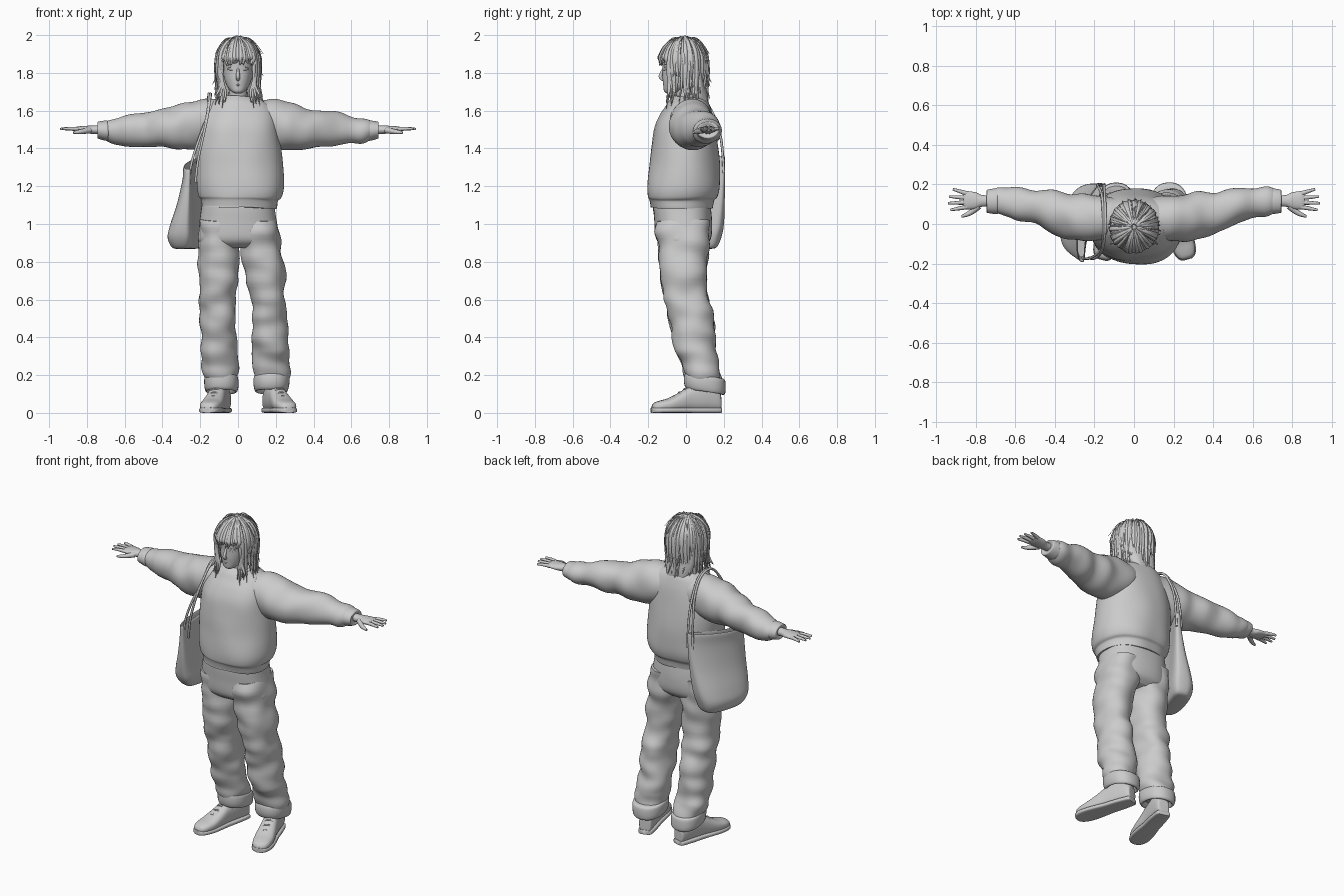
import bpy, bmesh, random
from math import sin, cos, pi, radians, copysign
from mathutils import Vector, Matrix, noise

random.seed(4)


def finish(name, bm):
    bmesh.ops.recalc_face_normals(bm, faces=bm.faces)
    me = bpy.data.meshes.new(name)
    bm.to_mesh(me)
    bm.free()
    me.shade_smooth()
    me.set_sharp_from_angle(angle=radians(50))
    ob = bpy.data.objects.new(name, me)
    bpy.context.collection.objects.link(ob)
    return ob


def loft(name, axis, secs, power=2.0, n=32, k=5, fold=0.0, freq=(5, 5, 9), mat=None, warp=None):
    """Skin rounded sections (s, a0, a1, b0, b1) set along an axis, splined between."""
    fine = []
    for i in range(len(secs) - 1):
        p = [Vector(secs[min(max(i + j, 0), len(secs) - 1)]) for j in (-1, 0, 1, 2)]
        for j in range(k):
            t = j / k
            fine.append(0.5 * (2 * p[1] + (p[2] - p[0]) * t + (2 * p[0] - 5 * p[1] + 4 * p[2] - p[3]) * t * t
                               + (3 * p[1] - p[0] - 3 * p[2] + p[3]) * t ** 3))
    fine.append(Vector(secs[-1]))
    bm = bmesh.new()
    rings = []
    for s, a0, a1, b0, b1 in fine:
        ring = []
        for j in range(n):
            c, d = cos(2 * pi * j / n), sin(2 * pi * j / n)
            a = (a0 + a1) / 2 + (a1 - a0) / 2 * copysign(abs(c) ** (2 / power), c)
            b = (b0 + b1) / 2 + (b1 - b0) / 2 * copysign(abs(d) ** (2 / power), d)
            co = Vector({'x': (s, a, b), 'y': (a, s, b), 'z': (a, b, s)}[axis])
            ring.append(bm.verts.new(warp(co) if warp else co))
        rings.append(ring)
    for r, q in zip(rings, rings[1:]):
        for j in range(n):
            bm.faces.new((r[j], r[(j + 1) % n], q[(j + 1) % n], q[j]))
    bm.faces.new(rings[0])
    bm.faces.new(rings[-1])
    if mat:
        bm.transform(mat)
    bmesh.ops.recalc_face_normals(bm, faces=bm.faces)
    bm.normal_update()
    if fold:
        moves = [(v, v.normal * fold * noise.noise(Vector([c * f for c, f in zip(v.co, freq)]))) for v in bm.verts]
        for v, m in moves:
            v.co += m
    return finish(name, bm)


def tubes(name, paths, cyclic=False, res=4, bevel=1):
    """Tapered tubes along smooth paths of (x, y, z, radius)."""
    cu = bpy.data.curves.new(name, 'CURVE')
    cu.dimensions = '3D'
    cu.bevel_depth, cu.bevel_resolution, cu.resolution_u = 1.0, bevel, res
    cu.use_fill_caps = True
    for path in paths:
        sp = cu.splines.new('NURBS')
        sp.points.add(len(path) - 1)
        for pt, (x, y, z, r) in zip(sp.points, path):
            pt.co, pt.radius = (x, y, z, 1), r
        sp.order_u = 3
        sp.use_endpoint_u = not cyclic
        sp.use_cyclic_u = cyclic
    ob = bpy.data.objects.new(name, cu)
    bpy.context.collection.objects.link(ob)
    bpy.ops.object.select_all(action='DESELECT')
    ob.select_set(True)
    bpy.context.view_layer.objects.active = ob
    bpy.ops.object.convert(target='MESH')
    bpy.context.object.data.shade_smooth()


# Sweater body with gathered hem, and collar ring
loft("sweater_body", 'z', [
    (1.085, -.195, .2, -.19, .14), (1.125, -.2, .205, -.2, .15), (1.145, -.215, .225, -.208, .168),
    (1.2, -.225, .24, -.207, .18), (1.3, -.225, .24, -.192, .178), (1.4, -.225, .235, -.182, .17),
    (1.5, -.22, .22, -.165, .16), (1.57, -.21, .21, -.135, .148), (1.62, -.185, .185, -.105, .132),
    (1.655, -.14, .14, -.085, .115), (1.68, -.085, .085, -.06, .09)],
    power=2.2, n=64, fold=.014, freq=(6, 5, 4))
tubes("sweater_collar", [[(.085 * cos(t * pi / 8), .01 + .08 * sin(t * pi / 8), 1.67 + .02 * sin(t * pi / 8), .012)
                          for t in range(16)]], cyclic=True, bevel=2)

# Sleeves, cuffs and hands
for s, side in ((1, "left"), (-1, "right")):
    M = Matrix.Diagonal((s, 1, 1, 1))
    loft(side + "_sleeve", 'x', [
        (.06, -.08, .13, 1.45, 1.66), (.2, -.09, .145, 1.40, 1.66), (.3, -.08, .155, 1.397, 1.638),
        (.4, -.055, .165, 1.41, 1.61), (.5, -.005, .175, 1.415, 1.595), (.6, .03, .185, 1.425, 1.572),
        (.66, .042, .185, 1.43, 1.555), (.7, .055, .178, 1.445, 1.54)],
        n=40, fold=.016, freq=(11, 6, 6), mat=M)
    loft(side + "_sleeve_cuff", 'x', [
        (.685, .055, .175, 1.445, 1.54), (.695, .05, .18, 1.44, 1.548), (.735, .055, .175, 1.45, 1.543),
        (.745, .06, .168, 1.457, 1.537), (.74, .08, .15, 1.47, 1.525)], mat=M)
    loft(side + "_palm", 'x', [
        (.72, .088, .144, 1.475, 1.523), (.77, .087, .147, 1.477, 1.521), (.80, .076, .16, 1.48, 1.52),
        (.845, .074, .166, 1.487, 1.517), (.862, .08, .16, 1.492, 1.512)], n=20, mat=M)
    fingers = [[(s * .845, y, 1.502, .0115), (s * (.845 + .5 * d), y + e * .5, 1.507, .0105),
                (s * (.845 + d), y + e, 1.503, .006)]
               for y, d, e in ((.086, .083, -.015), (.109, .096, -.004), (.132, .09, .007), (.154, .07, .022))]
    fingers.append([(s * .785, .09, 1.497, .017), (s * .82, .06, 1.49, .014), (s * .85, .045, 1.486, .011),
                    (s * .872, .038, 1.484, .006)])
    tubes(side + "_fingers", fingers, bevel=2)

# Trousers: hips plus one leg each side
loft("trouser_hips", 'z', [
    (1.12, -.19, .19, -.172, .13), (1.05, -.198, .2, -.17, .138), (.97, -.208, .212, -.163, .138),
    (.91, -.21, .222, -.15, .125), (.875, -.18, .2, -.11, .09)], power=2.4, n=48, fold=.006)
legs = {"left": [(1.02, 0, .2, -.16, .13), (.9, .005, .228, -.15, .125), (.75, .03, .245, -.135, .11),
                 (.6, .062, .252, -.112, .118), (.52, .072, .258, -.095, .145), (.4, .077, .265, -.068, .155),
                 (.3, .078, .268, -.04, .165), (.23, .082, .265, -.012, .18), (.16, .092, .255, .01, .185)],
        "right": [(1.02, -.2, 0, -.16, .13), (.9, -.21, .01, -.15, .125), (.75, -.212, .002, -.135, .11),
                  (.6, -.207, -.012, -.112, .118), (.52, -.202, -.012, -.095, .14), (.4, -.202, -.01, -.068, .15),
                  (.3, -.2, -.006, -.04, .165), (.23, -.19, -.002, -.012, .18), (.16, -.17, -.01, .01, .185)]}
laces = []
for side, cx, x0, x1, ang in (("left", .215, .083, .268, 17), ("right", -.115, -.18, .002, -14)):
    loft(side + "_trouser_leg", 'z', legs[side], power=2.2, n=40, k=7, fold=.02, freq=(7, 7, 12))
    loft(side + "_turn_up", 'z', [
        (.195, x0 + .02, x1 - .02, .01, .185), (.19, x0, x1, -.006, .205), (.15, x0 - .003, x1 + .003, -.008, .21),
        (.118, x0 + .004, x1 - .004, 0, .205), (.113, x0 + .016, x1 - .016, .015, .19),
        (.14, x0 + .03, x1 - .03, .03, .175)],
        power=2.3, k=4, fold=.006, warp=lambda c: c + Vector((0, 0, .03 * (.5 - c.y / .2))))
    # Shoes turned outward
    M = Matrix.Translation((cx, .005, 0)) @ Matrix.Rotation(radians(ang), 4, 'Z')
    prof = [(.182, .022, .07), (.172, .038, .12), (.1, .046, .16), (.02, .048, .142), (-.04, .054, .108),
            (-.1, .058, .078), (-.15, .052, .064), (-.178, .038, .053), (-.19, .018, .038)]
    loft(side + "_shoe", 'y', [(y, -w, w, .008, h) for y, w, h in prof], power=2.5, n=28, mat=M)
    loft(side + "_sole", 'y', [(y * 1.015, -w - .004, w + .004, 0, .028) for y, w, h in prof], power=4, n=28, mat=M)
    for i in range(4):
        y, h = .02 - .03 * i, .147 - .019 * i
        row = [(-.036, y, h - .025), (-.02, y - .004, h), (.02, y + .004, h), (.036, y, h - .025)]
        laces.append([(*(M @ Vector(p)), .005) for p in row])
tubes("shoe_laces", laces)

# Head, neck and face
loft("neck", 'z', [(1.6, -.065, .065, -.05, .075), (1.67, -.05, .05, -.05, .055), (1.76, -.05, .05, -.06, .06)], n=24)
loft("head", 'z', [
    (1.692, -.018, .018, -.104, -.06), (1.703, -.036, .036, -.116, -.03), (1.73, -.058, .058, -.12, .03),
    (1.77, -.073, .073, -.124, .075), (1.82, -.081, .081, -.124, .09), (1.88, -.085, .085, -.126, .095),
    (1.93, -.075, .075, -.11, .085), (1.965, -.04, .04, -.06, .04)], power=2.2, n=40)
tubes("nose", [[(0, -.116, 1.83, .006), (0, -.13, 1.80, .009), (0, -.139, 1.775, .012), (0, -.122, 1.764, .009)]])
tubes("lips", [[(-.024, -.111, z, .002), (0, -.126, z + d, .006), (.024, -.111, z, .002)]
               for z, d in ((1.742, .004), (1.738, -.006))])
tubes("eyelids", [[(s * .018, -.119, z, .002), (s * .034, -.119, z + d, .004), (s * .054, -.103, z, .002)]
                  for s in (-1, 1) for z, d in ((1.826, .008), (1.818, -.004))])

# Hair: scalp cap, back mass, layered locks and flyaways
bm = bmesh.new()
bmesh.ops.create_uvsphere(bm, u_segments=32, v_segments=20, radius=1)
bm.transform(Matrix.Translation((0, -.015, 1.865)) @ Matrix.Diagonal((.108, .12, .118, 1)))
bmesh.ops.delete(bm, geom=[v for v in bm.verts if v.co.z < 1.79 or (v.co.y < -.03 and v.co.z < 1.885)], context='VERTS')
finish("hair_cap", bm)
loft("hair_back", 'z', [(1.63, -.06, .06, .075, .115), (1.68, -.085, .085, .03, .115), (1.77, -.1, .1, 0, .105),
                        (1.87, -.1, .1, -.03, .098)], n=32, fold=.01, freq=(30, 30, 5))


def lock(a, end, r, lift, flare):
    dx, dy = sin(a), -cos(a)
    out = []
    for deg in (6, 30, 55, 78):
        p = radians(deg)
        out.append((.108 * lift * sin(p) * dx, -.015 + .12 * lift * sin(p) * dy, 1.865 + .118 * lift * cos(p),
                    r * (.5 + deg / 130)))
    top = out[-1][2]
    for t, q, w in ((.35, 1.0, 1), (.7, .93, .75), (1, .96 + flare, .08)):
        b = a + random.uniform(-.12, .12) * t
        out.append((.112 * lift * q * sin(b), -.015 - .123 * lift * q * cos(b), top + (end - top) * t, r * w))
    return out


locks = []
for i in range(17):  # fringe
    locks.append(lock(radians(-48 + 6 * i) + random.uniform(-.03, .03), random.uniform(1.835, 1.865), .011,
                      random.uniform(1, 1.06), .06))
for i in range(84):  # sides and back
    a = radians(50 + 260 * i / 83)
    back = -cos(a)
    end = random.choice((1.62, 1.66, 1.70, 1.76)) + random.uniform(-.02, .02) - .015 * back
    locks.append(lock(a, end, random.uniform(.009, .014), random.uniform(1, 1.08), random.uniform(0, .2)))
for s in (-1, 1):  # face-framing locks
    for x, z in ((.07, 1.64), (.085, 1.61), (.1, 1.65), (.12, 1.67)):
        locks.append([(s * .075, -.085, 1.9, .01), (s * .094, -.085, 1.82, .013), (s * .082, -.088, 1.74, .011),
                      (s * (x - .01), -.09, 1.69, .008), (s * x, -.105, z, .001)])
tubes("hair_locks", locks)
fly = []
for i in range(18):
    a, h = random.uniform(0, 2 * pi), random.uniform(1.985, 1.997)
    q = random.uniform(.9, 1.1)
    fly.append([(0, .01, 1.975, .002), (.035 * sin(a), -.01 - .04 * cos(a), h, .002),
                (.09 * sin(a), -.015 - .1 * cos(a), 1.97, .002),
                (.125 * q * sin(a), -.015 - .13 * q * cos(a), 1.9, .001)])
tubes("hair_flyaways", fly, res=3, bevel=0)


# Tote bag hanging on the right hip, wrapped slightly around the body
def bag_warp(c):
    up = max(0, (c.z - .87) / .44)
    return Vector((c.x - .035 * (1 - (c.y / .2) ** 2), c.y, c.z + .17 * c.y * up))


loft("tote_bag", 'z', [
    (.868, -.09, -.03, -.09, .11), (.878, -.115, -.005, -.125, .145), (.93, -.135, .01, -.16, .17),
    (1.0, -.12, .01, -.178, .188), (1.12, -.08, .008, -.192, .2), (1.25, -.05, .005, -.2, .207),
    (1.315, -.045, .005, -.203, .207), (1.316, -.038, -.002, -.197, .2), (1.2, -.04, 0, -.18, .19)],
    power=3.5, n=48, mat=Matrix.Translation((-.195, 0, 0)) @ Matrix.Rotation(radians(-15), 4, 'Z'), warp=bag_warp)
tubes("tote_straps", [[(-.225 - d, -.17, 1.22, .007), (-.22 - d, -.178, 1.3, .007), (-.19 - d * .6, -.172, 1.44, .007),
                       (-.16, -.14 + d * .3, 1.57, .007), (-.145 - d * .3, -.05, 1.69, .007),
                       (-.145 - d * .3, .08, 1.69, .007), (-.15 - d * .4, .16, 1.56, .007),
                       (-.15 - d, .195, 1.42, .007), (-.15 - d, .2, 1.27, .007)] for d in (0, .035)])
